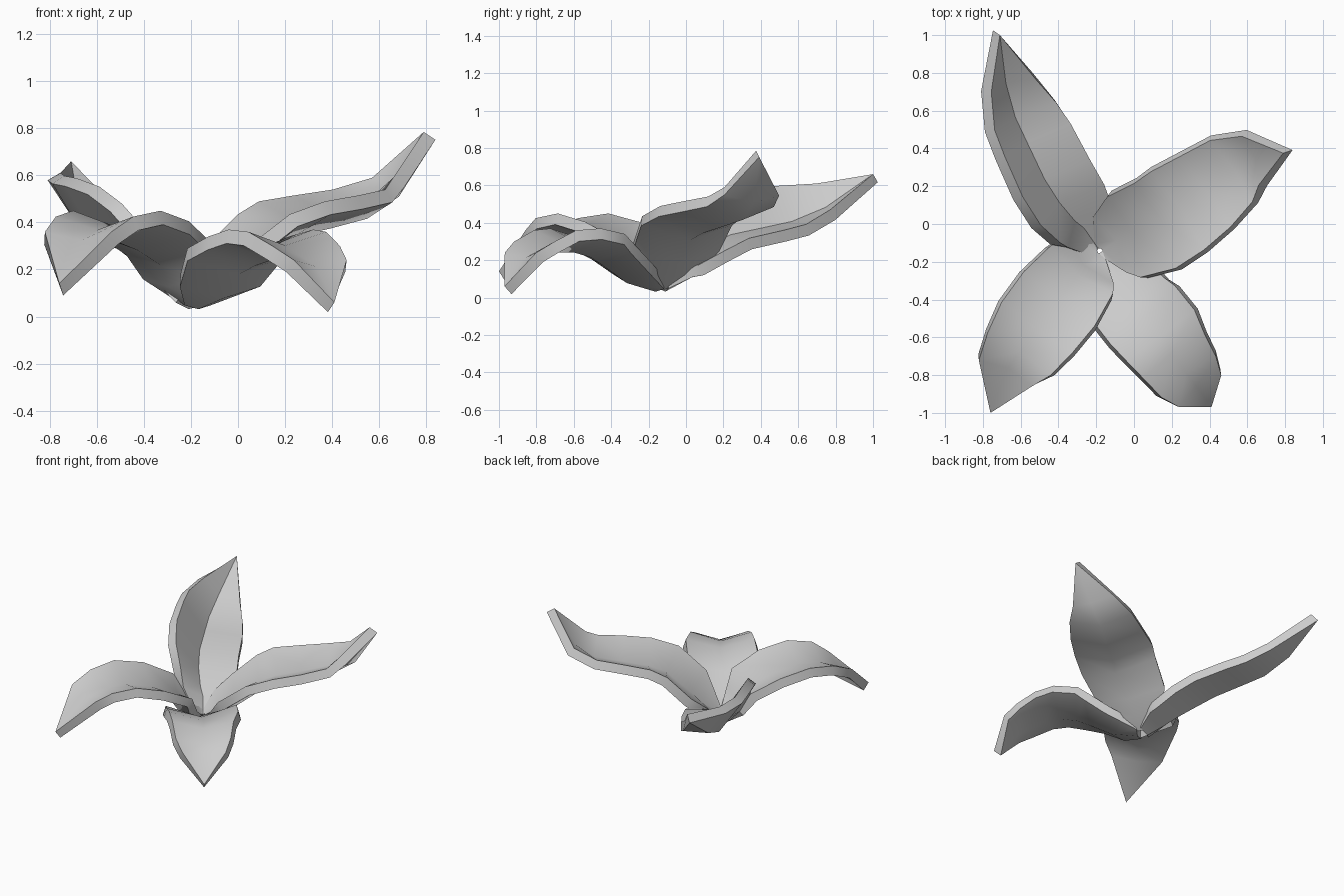
import bpy, bmesh
from math import radians, cos, sin
from mathutils import Vector

if "Cube" in bpy.data.objects:
    bpy.data.objects.remove(bpy.data.objects["Cube"])

BASE = (-0.18, -0.145, 0.105, 0.05)   # shared root of all leaves: x, y, z, half width
THICK = 0.062


def leaf(name, rows, tip, fold, roll=0):
    """Folded blade: rows are (x, y, z, half width) at the centre between both edges."""
    rows = [BASE] + rows
    pts = [Vector(r[:3]) for r in rows] + [Vector(tip)]
    a = radians(roll)
    bm = bmesh.new()
    strips = []
    for i, (x, y, z, w) in enumerate(rows):
        t = (pts[i + 1] - pts[max(i - 1, 0)]).normalized()
        flat = Vector((-t.y, t.x, 0)).normalized()
        r = a * min(1, i / 2)
        side = flat * cos(r) + Vector((0, 0, sin(r)))
        normal = t.cross(side).normalized()
        c = pts[i]
        strips.append([bm.verts.new(p) for p in
                       (c + side * w, c - normal * fold * w, c - side * w)])
    for p, q in zip(strips, strips[1:]):
        for j in (0, 1):
            bm.faces.new((p[j], p[j + 1], q[j + 1], q[j]))
    end = bm.verts.new(tip)
    last = strips[-1]
    for j in (0, 1):
        bm.faces.new((last[j], last[j + 1], end))
    bm.normal_update()
    if sum(f.normal.z for f in bm.faces) < 0:
        bmesh.ops.reverse_faces(bm, faces=bm.faces[:])
    me = bpy.data.meshes.new(name)
    bm.to_mesh(me)
    bm.free()
    ob = bpy.data.objects.new(name, me)
    bpy.context.collection.objects.link(ob)
    bpy.ops.object.select_all(action='DESELECT')
    ob.select_set(True)
    bpy.context.view_layer.objects.active = ob
    # thickness below the upper surface
    m = ob.modifiers.new("thickness", 'SOLIDIFY')
    m.thickness = THICK
    m.offset = -1
    bpy.ops.object.modifier_apply(modifier=m.name)
    bpy.ops.object.shade_smooth_by_angle(angle=radians(40))


# raised leaf, right
leaf("right_leaf", [
    (-0.13, -0.11, 0.19, 0.17), (-0.055, -0.07, 0.29, 0.23), (0.11, -0.01, 0.435, 0.25),
    (0.23, 0.07, 0.49, 0.25), (0.375, 0.17, 0.515, 0.23),
    (0.515, 0.28, 0.54, 0.197), (0.615, 0.335, 0.59, 0.137)],
    (0.79, 0.375, 0.785), 0.35)

# raised leaf, back, rolled toward the middle
leaf("back_leaf", [
    (-0.23, -0.06, 0.20, 0.14), (-0.25, -0.015, 0.27, 0.19), (-0.325, 0.10, 0.365, 0.23),
    (-0.41, 0.24, 0.435, 0.235), (-0.51, 0.445, 0.475, 0.225),
    (-0.575, 0.57, 0.495, 0.206), (-0.64, 0.735, 0.54, 0.14)],
    (-0.71, 1.0, 0.66), 0.5, 30)

# drooping leaf, front left
leaf("front_left_leaf", [
    (-0.235, -0.185, 0.20, 0.18), (-0.275, -0.24, 0.31, 0.207), (-0.395, -0.395, 0.405, 0.236),
    (-0.515, -0.55, 0.45, 0.23), (-0.61, -0.69, 0.425, 0.20),
    (-0.68, -0.79, 0.36, 0.157)],
    (-0.76, -1.0, 0.14), 0.3)

# drooping leaf, front right
leaf("front_right_leaf", [
    (-0.09, -0.27, 0.18, 0.18), (-0.03, -0.40, 0.29, 0.22), (0.045, -0.48, 0.34, 0.23),
    (0.14, -0.59, 0.37, 0.225), (0.21, -0.70, 0.36, 0.20),
    (0.29, -0.81, 0.30, 0.18), (0.35, -0.885, 0.24, 0.14)],
    (0.41, -0.97, 0.06), 0.3)
